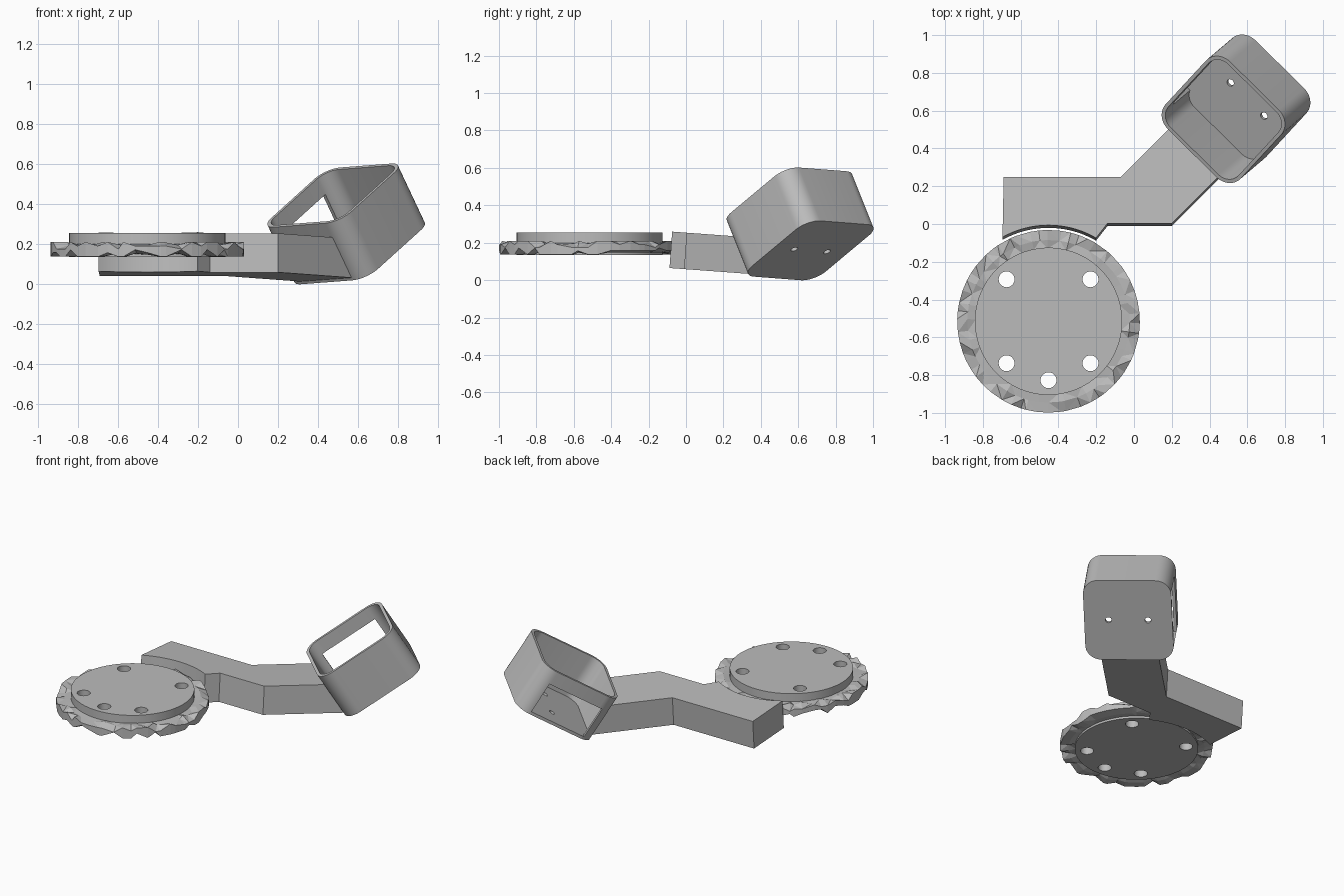
import bpy, bmesh, random
from math import cos, sin, pi, radians, atan2
from mathutils import Matrix, Vector

cube = bpy.data.objects.get("Cube")
if cube:
    bpy.data.objects.remove(cube)
random.seed(4)

grey = bpy.data.materials.new("plain_grey")
grey.use_nodes = True
grey.diffuse_color = (0.5, 0.5, 0.5, 1)
grey.node_tree.nodes["Principled BSDF"].inputs["Base Color"].default_value = (0.5, 0.5, 0.5, 1)


def finish(name, bm):
    bmesh.ops.recalc_face_normals(bm, faces=bm.faces)
    mesh = bpy.data.meshes.new(name)
    bm.to_mesh(mesh)
    bm.free()
    mesh.materials.append(grey)
    obj = bpy.data.objects.new(name, mesh)
    bpy.context.collection.objects.link(obj)
    return obj


def prism(points, z0, z1):
    bm = bmesh.new()
    face = bm.faces.new([bm.verts.new((x, y, z0)) for x, y in points])
    new = bmesh.ops.extrude_face_region(bm, geom=[face])["geom"]
    bmesh.ops.translate(bm, vec=(0, 0, z1 - z0),
                        verts=[g for g in new if isinstance(g, bmesh.types.BMVert)])
    return bm


def arc(cx, cy, r, a0, a1, n):
    return [(cx + r * cos(a0 + (a1 - a0) * i / n), cy + r * sin(a0 + (a1 - a0) * i / n))
            for i in range(n + 1)]


def circle(cx, cy, r, n):
    return arc(cx, cy, r, 0, 2 * pi, n)[:-1]


def rounded_rect(hx, hy, r):
    pts = []
    for k, (sx, sy) in enumerate([(1, 1), (-1, 1), (-1, -1), (1, -1)]):
        pts += arc(sx * (hx - r), sy * (hy - r), r, k * pi / 2, (k + 1) * pi / 2, 10)
    return pts


def cut(obj, bm):
    cutter = finish("cutter", bm)
    cutter.hide_render = True
    mod = obj.modifiers.new("cut", "BOOLEAN")
    mod.operation, mod.object, mod.solver = "DIFFERENCE", cutter, "EXACT"
    bpy.context.view_layer.objects.active = obj
    bpy.ops.object.modifier_apply(modifier=mod.name)
    bpy.data.objects.remove(cutter)


def smooth(obj):
    bpy.ops.object.select_all(action="DESELECT")
    obj.select_set(True)
    bpy.context.view_layer.objects.active = obj
    bpy.ops.object.shade_smooth_by_angle(angle=radians(30))


# Round plate with five through holes
CX, CY = -0.4525, -0.515
plate = finish("round_plate", prism(circle(CX, CY, 0.39, 96), 0.135, 0.255))
holes = [(sx * 0.222, sy * 0.222) for sx in (-1, 1) for sy in (-1, 1)] + [(0, -0.312)]
for x, y in holes:
    cut(plate, prism(circle(CX + x, CY + y, 0.042, 32), 0, 0.4))
smooth(plate)

# Jagged faceted ring around the plate
N = 56
bm = bmesh.new()
rows = []
for i in range(N):
    a = 2 * pi * (i + random.uniform(-0.3, 0.3)) / N
    low = random.choice((0, 0, 0.02, 0.035))
    high = random.choice((0, 0, 0.02, 0.035))
    section = [(0.385, 0.15), (0.43, 0.137 + 0.5 * low), (0.4835, 0.137 + low),
               (0.4835, 0.21 - high), (0.43, 0.21 - random.choice((0, 0.015))), (0.385, 0.2)]
    rows.append([bm.verts.new((CX + r * cos(a), CY + r * sin(a), z)) for r, z in section])
for i in range(N):
    p, q = rows[i], rows[(i + 1) % N]
    for j in range(6):
        k = (j + 1) % 6
        bm.faces.new((p[j], q[j], q[k], p[k]))
bmesh.ops.triangulate(bm, faces=bm.faces)
finish("jagged_ring", bm)

# Cup frame: u and v span the rim, w points out of the opening
w = Vector((-0.40, -0.34, 0.85)).normalized()
u = Vector((0.71, -0.70, 0.054)).normalized()
v = w.cross(u).normalized()
rim = Vector((0.473, 0.553, 0.443))
frame = Matrix.Translation(rim) @ Matrix((u, v, w)).transposed().to_4x4()
HU, HV, DEPTH, WALL = 0.28, 0.285, 0.335, 0.02

# Tilted square cup with side window and two screw holes
cup = finish("tilted_cup", prism(rounded_rect(HU, HV, 0.1), -DEPTH, 0))
cut(cup, prism(rounded_rect(HU - WALL, HV - WALL, 0.082), WALL - DEPTH, 0.1))
for s in (-1, 1):
    cut(cup, prism(circle(s * 0.125, 0, 0.02, 20), -0.5, -0.2))
window = [(-0.4, -0.21), (-0.15, -0.21), (-0.15, 0.19), (-0.4, 0.19)]
cut(cup, prism(window, WALL - DEPTH, -0.095))
cup.data.transform(frame)
smooth(cup)

# Bent arm, hollowed around the plate and trimmed at the cup wall
hollow_y = CY - 0.01
start = atan2(0.43, -0.24)
end = atan2(0.43, 0.25)
outline = [(-0.69, 0.232), (-0.07, 0.232), (0.43, 0.732), (0.75, 0.535),
           (0.2, -0.015), (-0.14, -0.015)]
outline += arc(CX, hollow_y, 0.5, end, start, 24)
bm = prism(outline, 0.058, 0.253)
bmesh.ops.rotate(bm, cent=(0, 0, 0), matrix=Matrix.Rotation(radians(-4.2), 3, "X"), verts=bm.verts)
trim = bmesh.ops.bisect_plane(bm, geom=bm.verts[:] + bm.edges[:] + bm.faces[:],
                              plane_co=rim - v * (HV - 0.01), plane_no=v, clear_outer=True)
bmesh.ops.contextual_create(bm, geom=[g for g in trim["geom_cut"] if isinstance(g, bmesh.types.BMEdge)])
smooth(finish("bent_arm", bm))
